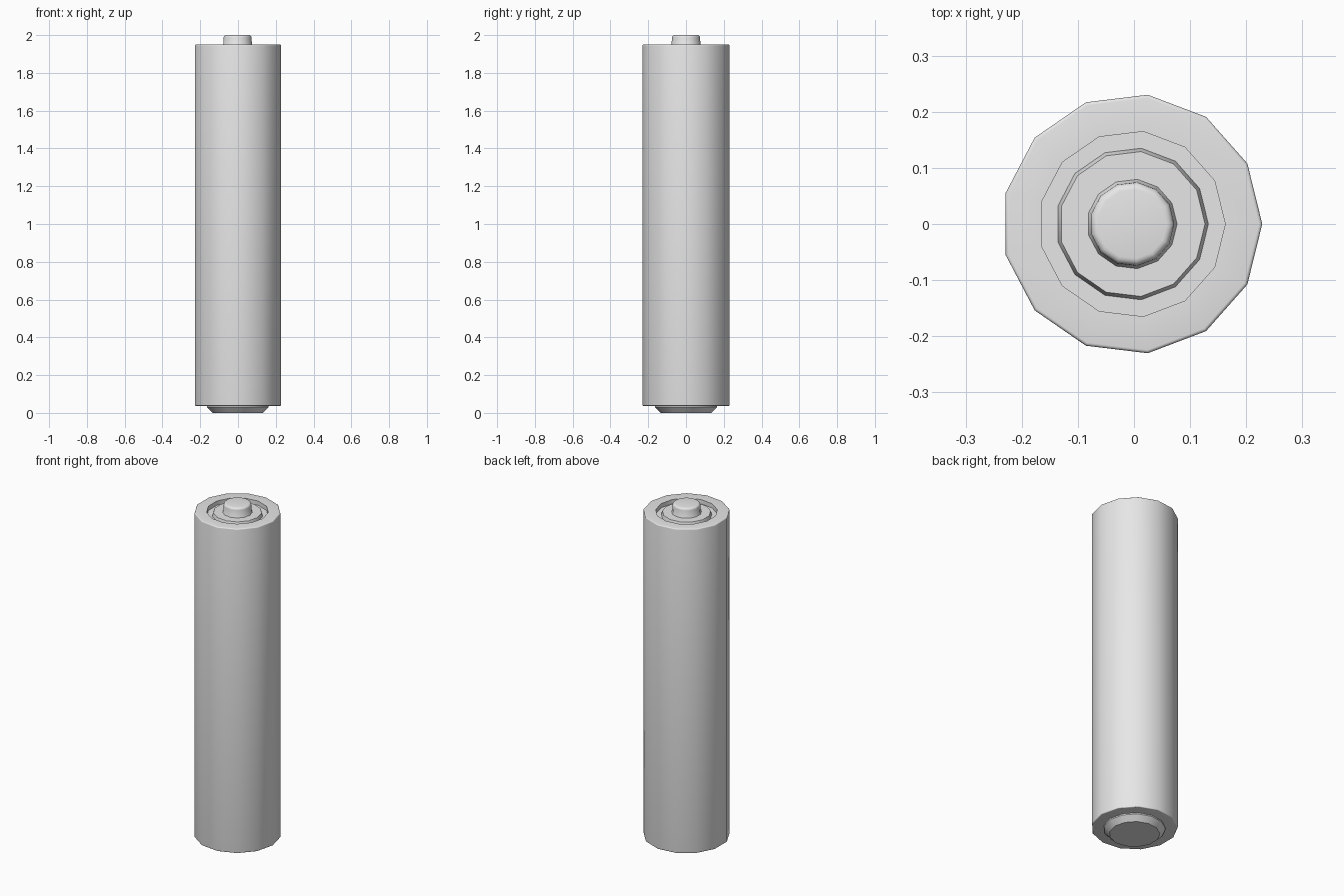
import bpy
import bmesh
from math import cos, sin, pi, radians

SIDES = 13
OFFSET = -0.0034  # odd-sided outline, centred by its bounds

cube = bpy.data.objects.get("Cube")
if cube:
    bpy.data.objects.remove(cube, do_unlink=True)

# Plain grey shared by every part
GREY = (0.8, 0.8, 0.8, 1)
grey = bpy.data.materials.new("light_grey")
grey.use_nodes = True
grey.diffuse_color = GREY
shader = next(n for n in grey.node_tree.nodes if n.type == 'BSDF_PRINCIPLED')
shader.inputs["Base Color"].default_value = GREY


def rounded(radius, z, size, top=True, steps=4):
    """Profile points of a rounded outer corner, listed upwards."""
    pts = []
    for i in range(steps + 1):
        a = pi / 2 * i / steps
        if top:
            pts.append((radius - size + size * cos(a), z - size + size * sin(a)))
        else:
            pts.append((radius - size + size * sin(a), z + size - size * cos(a)))
    return pts


def lathe(name, profile):
    """Spin (radius, z) points about the axis and cap both ends."""
    bm = bmesh.new()
    rings = []
    for r, z in profile:
        rings.append([bm.verts.new((r * cos(2 * pi * i / SIDES), r * sin(2 * pi * i / SIDES), z))
                      for i in range(SIDES)])
    for low, high in zip(rings, rings[1:]):
        for i in range(SIDES):
            j = (i + 1) % SIDES
            bm.faces.new((low[i], low[j], high[j], high[i]))
    bm.faces.new(rings[0][::-1])
    bm.faces.new(rings[-1])
    bmesh.ops.recalc_face_normals(bm, faces=bm.faces)
    mesh = bpy.data.meshes.new(name)
    bm.to_mesh(mesh)
    bm.free()
    mesh.materials.append(grey)
    obj = bpy.data.objects.new(name, mesh)
    obj.location.x = OFFSET
    bpy.context.collection.objects.link(obj)
    bpy.ops.object.select_all(action='DESELECT')
    obj.select_set(True)
    bpy.context.view_layer.objects.active = obj
    bpy.ops.object.shade_smooth_by_angle(angle=radians(32))
    return obj


# Long casing with a round recess in its top
lathe("casing", rounded(0.232, 0.037, 0.005, top=False)
      + rounded(0.232, 1.95, 0.006)
      + [(0.166, 1.95), (0.166, 1.925)])

# Tapered contact under the casing
lathe("bottom_contact", [(0.136, 0), (0.166, 0.03), (0.166, 0.045)])

# Raised plate inside the recess
lathe("top_plate", [(0.136, 1.92), (0.136, 1.925), (0.13, 1.945)])

# Small rounded terminal on the plate
lathe("top_terminal", [(0.081, 1.94), (0.08, 1.946), (0.077, 1.952)]
      + rounded(0.075, 2.0, 0.013))
